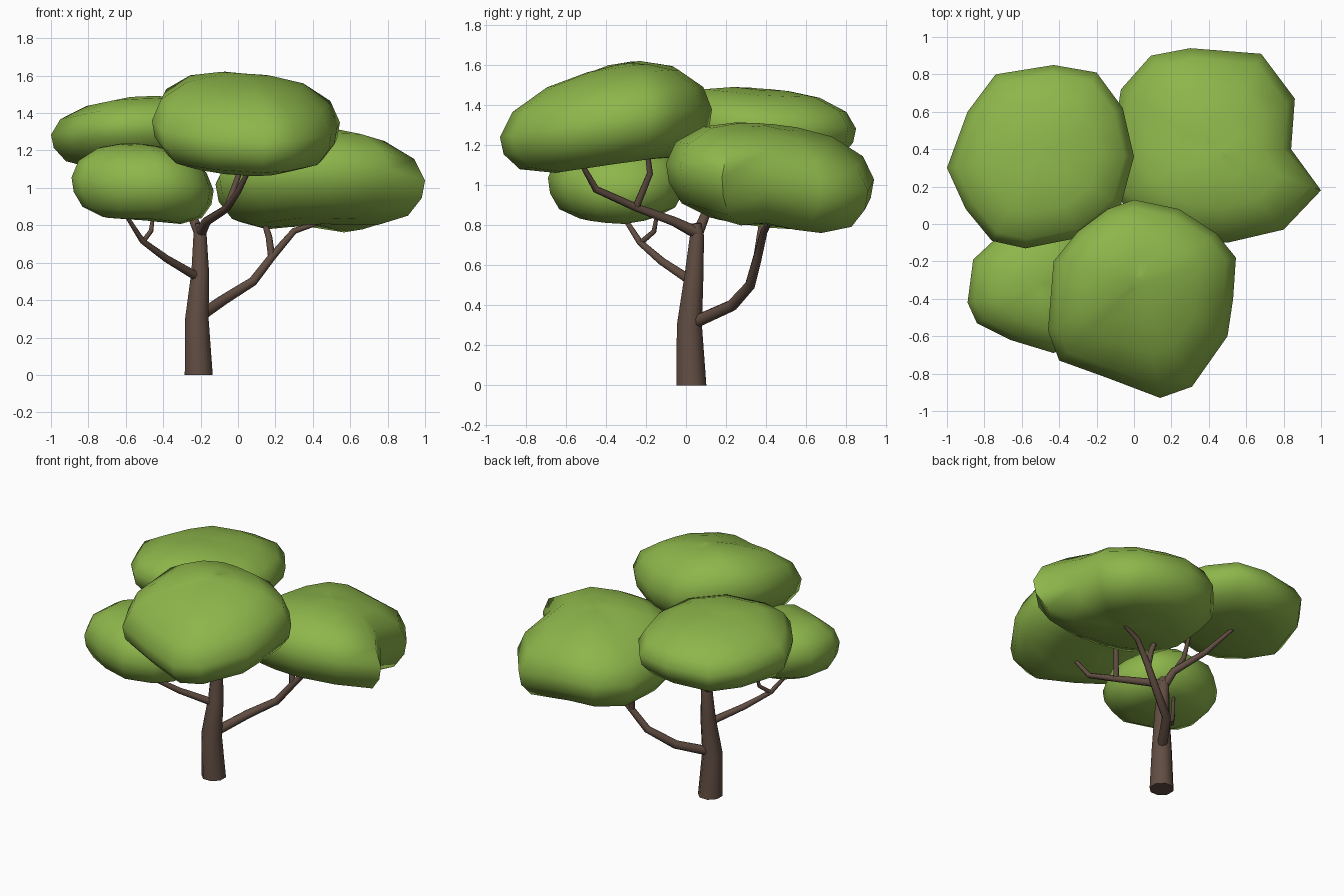
import bpy, bmesh, math
from mathutils import Vector


def material(name, color):
    m = bpy.data.materials.new(name)
    m.diffuse_color = (*color, 1)
    return m


BARK = material("bark", (0.12, 0.075, 0.055))
LEAF = material("leaf", (0.27, 0.47, 0.07))


def loft(name, rings, mat):
    """Closed skin over a stack of rings with equal point counts."""
    bm = bmesh.new()
    vr = [[bm.verts.new(p) for p in r] for r in rings]
    n = len(vr[0])
    for a, b in zip(vr, vr[1:]):
        for i in range(n):
            j = (i + 1) % n
            bm.faces.new((a[i], a[j], b[j], b[i]))
    caps = [bm.faces.new(vr[0][::-1]), bm.faces.new(vr[-1])]
    bmesh.ops.triangulate(bm, faces=caps)
    bmesh.ops.recalc_face_normals(bm, faces=bm.faces)
    me = bpy.data.meshes.new(name)
    bm.to_mesh(me)
    bm.free()
    me.materials.append(mat)
    ob = bpy.data.objects.new(name, me)
    bpy.context.collection.objects.link(ob)
    bpy.context.view_layer.objects.active = ob
    ob.select_set(True)
    bpy.ops.object.shade_smooth_by_angle(angle=math.radians(50))
    ob.select_set(False)


def limb(name, path, radii, sides=8):
    """Tapered tube along a path."""
    pts = [Vector(p) for p in path]
    rings = []
    for i, p in enumerate(pts):
        t = (pts[min(i + 1, len(pts) - 1)] - pts[max(i - 1, 0)]).normalized()
        if i == 0 and p.z == 0:
            t = Vector((0, 0, 1))
        u = Vector((0, 1, 0)).cross(t).normalized()
        v = t.cross(u)
        rings.append([p + radii[i] * (math.cos(a) * u + math.sin(a) * v)
                      for a in (math.tau * (k + 0.5) / sides for k in range(sides))])
    loft(name, rings, BARK)


def clump(name, center, up, down, rim):
    """Leaf cushion: a rim outline scaled through a rounded profile."""
    c = Vector(center)
    profile = [(0.12, -down), (0.55, -0.95 * down), (0.84, -0.7 * down), (0.97, -0.3 * down),
               (1.0, 0.08 * up), (0.9, 0.52 * up), (0.62, 0.86 * up), (0.3, 0.98 * up), (0.08, up)]
    loft(name, [[c + s * (Vector(p) - c) + Vector((0, 0, dz)) for p in rim]
                for s, dz in profile], LEAF)


# Trunk
limb("trunk", [(-0.21, 0.027, 0), (-0.22, 0.017, 0.3), (-0.202, 0.04, 0.55),
               (-0.203, 0.055, 0.75), (-0.2, 0.05, 0.81)],
     [0.081, 0.068, 0.051, 0.038, 0.028])

# Right rear branch and its twig
limb("right_branch", [(-0.21, 0.03, 0.31), (-0.08, 0.23, 0.40), (0.08, 0.32, 0.50),
                      (0.18, 0.355, 0.63), (0.3, 0.39, 0.77), (0.45, 0.42, 0.82)],
     [0.033, 0.03, 0.026, 0.023, 0.018, 0.012])
limb("right_twig", [(0.18, 0.355, 0.63), (0.165, 0.37, 0.74), (0.12, 0.39, 0.88)],
     [0.021, 0.019, 0.013])

# Left front branch and its twig
limb("left_branch", [(-0.21, 0.03, 0.52), (-0.38, -0.12, 0.62), (-0.51, -0.23, 0.715),
                     (-0.61, -0.33, 0.87)], [0.026, 0.021, 0.016, 0.01])
limb("left_twig", [(-0.51, -0.23, 0.71), (-0.465, -0.16, 0.77), (-0.45, -0.14, 0.88)],
     [0.014, 0.013, 0.009])

# Upper front branch and its twig
limb("front_branch", [(-0.2, 0.06, 0.76), (-0.17, -0.06, 0.82), (-0.06, -0.25, 0.89),
                      (0.0, -0.45, 0.98), (0.07, -0.53, 1.12)],
     [0.032, 0.025, 0.021, 0.018, 0.012])
limb("front_twig", [(-0.06, -0.25, 0.89), (0.0, -0.18, 1.06), (0.03, -0.2, 1.22)],
     [0.019, 0.016, 0.012])

# Upper rear branch and its twig
limb("rear_branch", [(-0.2, 0.05, 0.74), (-0.25, 0.1, 0.86), (-0.36, 0.28, 0.96),
                     (-0.48, 0.42, 1.12)], [0.03, 0.025, 0.02, 0.012])
limb("rear_twig", [(-0.26, 0.11, 0.87), (-0.32, 0.12, 0.98), (-0.36, 0.12, 1.14)],
     [0.019, 0.016, 0.012])

# Leaf clumps
clump("front_leaves", (0.03, -0.31, 1.355), 0.255, 0.23, [
    (0.545, -0.18, 1.33), (0.44, -0.05, 1.35), (0.24, 0.08, 1.36), (0, 0.13, 1.36),
    (-0.14, 0.08, 1.39), (-0.3, -0.04, 1.41), (-0.43, -0.2, 1.4), (-0.46, -0.57, 1.34),
    (-0.4, -0.73, 1.28), (-0.15, -0.82, 1.24), (0.14, -0.93, 1.22), (0.31, -0.87, 1.23),
    (0.5, -0.6, 1.27), (0.53, -0.4, 1.3)])
clump("right_leaves", (0.43, 0.39, 1.06), 0.25, 0.25, [
    (1.0, 0.18, 1.02), (0.84, 0.4, 1.04), (0.86, 0.67, 0.98), (0.68, 0.91, 0.95),
    (0.3, 0.94, 1.01), (0.09, 0.9, 1.0), (-0.07, 0.72, 0.98), (-0.12, 0.4, 1.0),
    (-0.1, 0.15, 1.04), (0.08, -0.02, 1.07), (0.28, -0.09, 1.09), (0.5, -0.1, 1.09),
    (0.8, -0.03, 1.08)])
clump("rear_leaves", (-0.5, 0.37, 1.305), 0.18, 0.19, [
    (0, 0.36, 1.29), (-0.06, 0.62, 1.28), (-0.2, 0.81, 1.275), (-0.43, 0.85, 1.27),
    (-0.74, 0.8, 1.26), (-0.89, 0.6, 1.26), (-1.0, 0.3, 1.27), (-0.9, 0.08, 1.29),
    (-0.76, -0.09, 1.32), (-0.58, -0.13, 1.33), (-0.28, -0.07, 1.34), (-0.07, 0.1, 1.32)])
clump("left_leaves", (-0.52, -0.34, 1.03), 0.205, 0.2, [
    (-0.13, -0.28, 0.97), (-0.2, -0.1, 1.0), (-0.42, 0.0, 1.03), (-0.72, -0.06, 1.05),
    (-0.86, -0.19, 1.05), (-0.89, -0.42, 1.04), (-0.84, -0.53, 1.03), (-0.66, -0.62, 1.02),
    (-0.43, -0.69, 1.02), (-0.24, -0.6, 1.0), (-0.15, -0.45, 0.98)])
